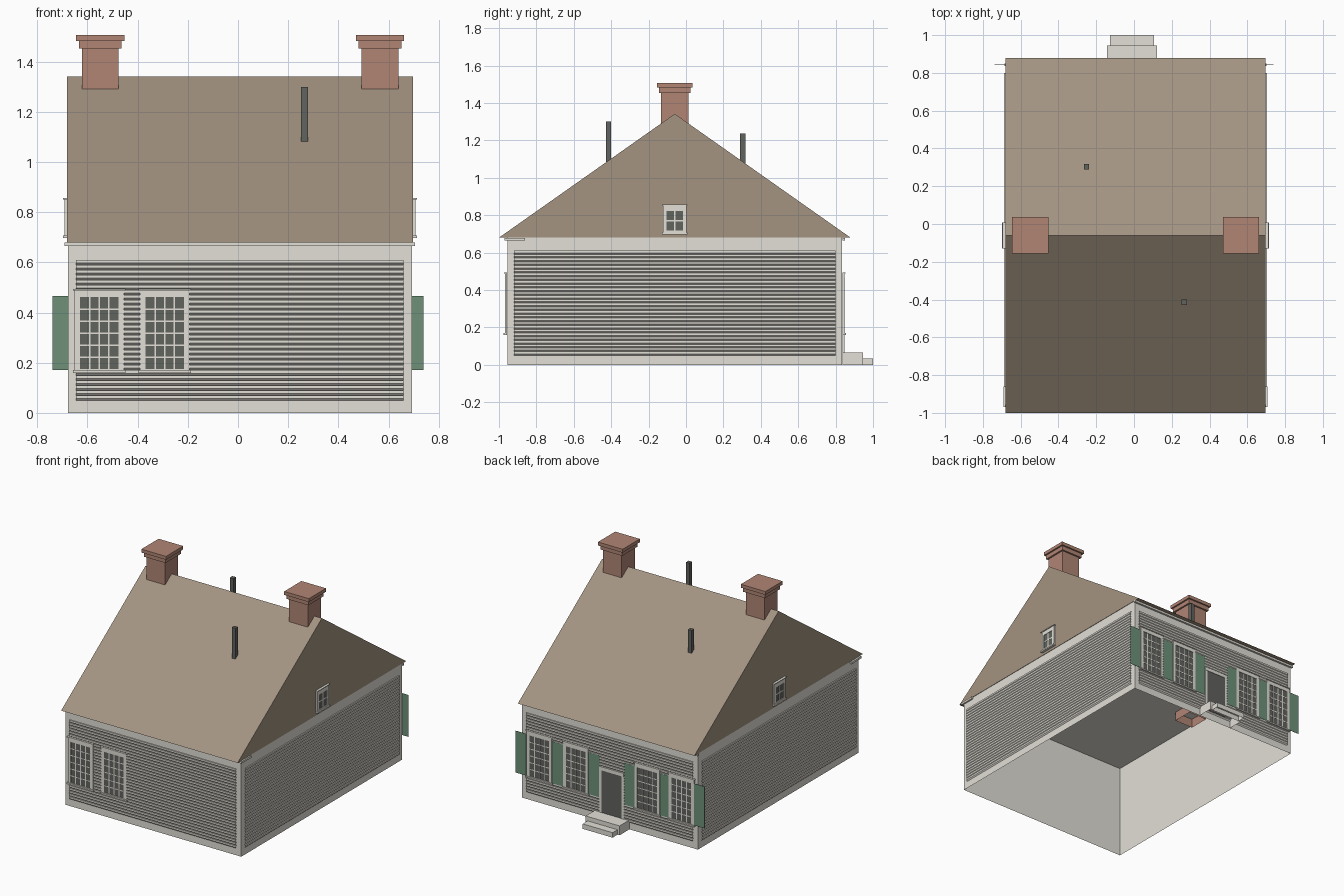
import bpy
import bmesh
from mathutils import Matrix, Vector

if "Cube" in bpy.data.objects:
    bpy.data.objects.remove(bpy.data.objects["Cube"])


def make_material(name, rgb):
    mat = bpy.data.materials.new(name)
    mat.use_nodes = True
    linear = [(c / 255) ** 2.2 for c in rgb] + [1]
    mat.diffuse_color = linear
    mat.node_tree.nodes["Principled BSDF"].inputs["Base Color"].default_value = linear
    return mat


PAINT = make_material("pale_grey_paint", (226, 223, 214))
ROOF = make_material("tan_shingle", (162, 146, 128))
BRICK = make_material("red_brick", (175, 132, 116))
GREEN = make_material("shutter_green", (110, 144, 121))
DARK = make_material("dark_grey", (97, 99, 95))

# House outline
X0, X1, Y0, Y1, EAVE = -0.678, 0.694, -0.955, 0.835, 0.68
RIDGE_Y, RIDGE_Z = -0.06, 1.342
PANEL_LOW, PANEL_HIGH, ROWS = 0.05, 0.61, 28
GAP = 0.001
WORLD = Matrix.Identity(4)


def wall_frame(u, w, offset):
    """Local axes of a wall: u along it, v up, w outward."""
    u, w = Vector(u), Vector(w)
    m = Matrix((u, Vector((0, 0, 1)), w)).transposed().to_4x4()
    m.translation = w * (offset + GAP)
    return m


FRONT = wall_frame((1, 0, 0), (0, -1, 0), -Y0)
BACK = wall_frame((-1, 0, 0), (0, 1, 0), Y1)
RIGHT = wall_frame((0, 1, 0), (1, 0, 0), X1)
LEFT = wall_frame((0, -1, 0), (-1, 0, 0), -X0)


def finish(name, bm, mat):
    mesh = bpy.data.meshes.new(name)
    bm.to_mesh(mesh)
    bm.free()
    mesh.materials.append(mat)
    obj = bpy.data.objects.new(name, mesh)
    bpy.context.collection.objects.link(obj)


def add_box(bm, a0, a1, b0, b1, c0, c1, frame=WORLD):
    centre = Vector((a0 + a1, b0 + b1, c0 + c1)) / 2
    size = Matrix.Diagonal((a1 - a0, b1 - b0, c1 - c0, 1))
    bmesh.ops.create_cube(bm, size=1, matrix=frame @ Matrix.Translation(centre) @ size)


def boxes(name, mat, items, frame=WORLD):
    bm = bmesh.new()
    for item in items:
        add_box(bm, *item, frame)
    finish(name, bm, mat)


# Hollow wall shell, open below, with a ceiling
bm = bmesh.new()
add_box(bm, X0, X1, Y0, Y1, 0, EAVE)
bmesh.ops.delete(bm, geom=[f for f in bm.faces if abs(f.normal.z) > 0.5], context="FACES")
finish("wall_shell", bm, PAINT)
boxes("ceiling", PAINT, [(X0 + GAP, X1 - GAP, Y0 + GAP, Y1 - GAP, 0.674, 0.679)])


# Boards on each wall: upright face, bevelled underside, level top edge
def siding(name, frame, u0, u1):
    bm = bmesh.new()
    step = (PANEL_HIGH - PANEL_LOW) / ROWS
    profile = []
    for i in range(ROWS):
        low = PANEL_LOW + i * step
        profile += [(low, 0), (low + step * 0.4, 0.008), (low + step, 0.008)]
    profile.append((PANEL_HIGH, 0))
    rails = [[bm.verts.new(frame @ Vector((u, v, w))) for u in (u0, u1)] for v, w in profile]
    for low, high in zip(rails, rails[1:]):
        bm.faces.new((low[0], low[1], high[1], high[0]))
    finish(name, bm, PAINT)


siding("front_siding", FRONT, -0.645, 0.66)
siding("back_siding", BACK, -0.66, 0.645)
siding("right_siding", RIGHT, -0.92, 0.80)
siding("left_siding", LEFT, -0.80, 0.92)

# Gabled roof prism
bm = bmesh.new()
outline = [(-1.0, EAVE), (0.88, EAVE), (RIDGE_Y, RIDGE_Z)]
ends = [[bm.verts.new((x, y, z)) for y, z in outline] for x in (X0 - 0.003, X1 + 0.003)]
bm.faces.new(ends[0])
bm.faces.new(ends[1])
for i in range(3):
    j = (i + 1) % 3
    bm.faces.new((ends[0][i], ends[0][j], ends[1][j], ends[1][i]))
bmesh.ops.recalc_face_normals(bm, faces=bm.faces)
finish("roof", bm, ROOF)

# Eave mouldings, the front one returning round the corners
boxes("front_cornice", PAINT, [(X0 - 0.014, X1 + 0.012, -0.97, Y0 - GAP, 0.665, 0.679),
                               (X0 - 0.014, X0 - GAP, -0.97, -0.86, 0.665, 0.679),
                               (X1 + GAP, X1 + 0.012, -0.97, -0.86, 0.665, 0.679)])
boxes("back_cornice", PAINT, [(X0 - 0.008, X1 + 0.008, Y1 + GAP, 0.85, 0.665, 0.679)])


# Windows: frame, sill, cap and glazing bars over a dark pane
def window(name, frame, u, v0, v1, half, glass, cols, rows, bar):
    g, g0, g1 = glass
    d = 0.012
    parts = [(u - half, u - g, v0, v1, 0, d), (u + g, u + half, v0, v1, 0, d),
             (u - g, u + g, v0, g0, 0, d), (u - g, u + g, g1, v1, 0, d),
             (u - half - 0.006, u + half + 0.006, v0 - 0.006, v0 + 0.004, 0, 0.019),
             (u - half - 0.006, u + half + 0.006, v1 - 0.006, v1, 0, 0.018)]
    for i in range(1, cols):
        c = u - g + 2 * g * i / cols
        parts.append((c - bar, c + bar, g0, g1, 0, 0.0102))
    for i in range(1, rows):
        c = g0 + (g1 - g0) * i / rows
        parts.append((u - g, u + g, c - bar, c + bar, 0, 0.01))
    boxes(name + "_frame", PAINT, parts, frame)
    boxes(name + "_glass", DARK, [(u - g, u + g, g0, g1, 0, 0.009)], frame)


def tall_window(name, frame, u):
    window(name, frame, u, 0.166, 0.494, 0.098, (0.077, 0.174, 0.461), 4, 6, 0.0032)


for i, x in enumerate((-0.553, -0.292)):
    tall_window(f"front_window_{i + 1}", FRONT, x)
for i, x in enumerate((0.553, 0.268, -0.29, -0.557)):
    tall_window(f"back_window_{i + 1}", BACK, -x)
for side, frame, sign in (("right", RIGHT, 1), ("left", LEFT, -1)):
    window(f"{side}_gable_window", frame, -0.06 * sign, 0.704, 0.857, 0.063,
           (0.044, 0.718, 0.822), 2, 2, 0.004)

# Thin shutters beside the back windows
for i, x in enumerate((0.697, 0.41, 0.126, -0.155, -0.424, -0.697)):
    boxes(f"shutter_{i + 1}", GREEN, [(-x - 0.042, -x + 0.042, 0.17, 0.465, 0.0095, 0.0105)], BACK)

# Back door
D = 0.012
boxes("door_frame", PAINT, [(D - 0.096, D - 0.078, 0.06, 0.39, 0, D), (D + 0.078, D + 0.096, 0.06, 0.39, 0, D),
                            (D - 0.096, D + 0.096, 0.365, 0.39, 0, 0.0125)], BACK)
boxes("door", DARK, [(D - 0.078, D + 0.078, 0.06, 0.365, 0, 0.0095)], BACK)

# Two door steps, open below
bm = bmesh.new()
add_box(bm, -0.143, 0.122, Y1 + GAP, 0.945, 0, 0.066)
add_box(bm, -0.127, 0.106, 0.945, 1.0, 0, 0.035)
bmesh.ops.delete(bm, geom=[f for f in bm.faces if f.normal.z < -0.5], context="FACES")
finish("door_steps", bm, PAINT)

# Brick chimneys with stepped caps, open at the foot
for side, x in (("left", 0.566), ("right", -0.549)):
    bm = bmesh.new()
    for half, low, high in ((0.073, 0.61, 1.453), (0.085, 1.453, 1.483), (0.096, 1.483, 1.507)):
        add_box(bm, x - half, x + half, RIDGE_Y - half, RIDGE_Y + half, low, high)
    foot = min(bm.faces, key=lambda f: f.calc_center_median().z)
    bmesh.ops.delete(bm, geom=[foot], context="FACES_ONLY")
    finish(f"{side}_chimney", bm, BRICK)

# Square stove pipes
for name, x, y, low, high in (("front_pipe", 0.266, -0.415, 1.0, 1.30), ("back_pipe", -0.252, 0.303, 1.0, 1.238)):
    boxes(name, DARK, [(x - 0.014, x + 0.014, y - 0.014, y + 0.014, low, high)])
